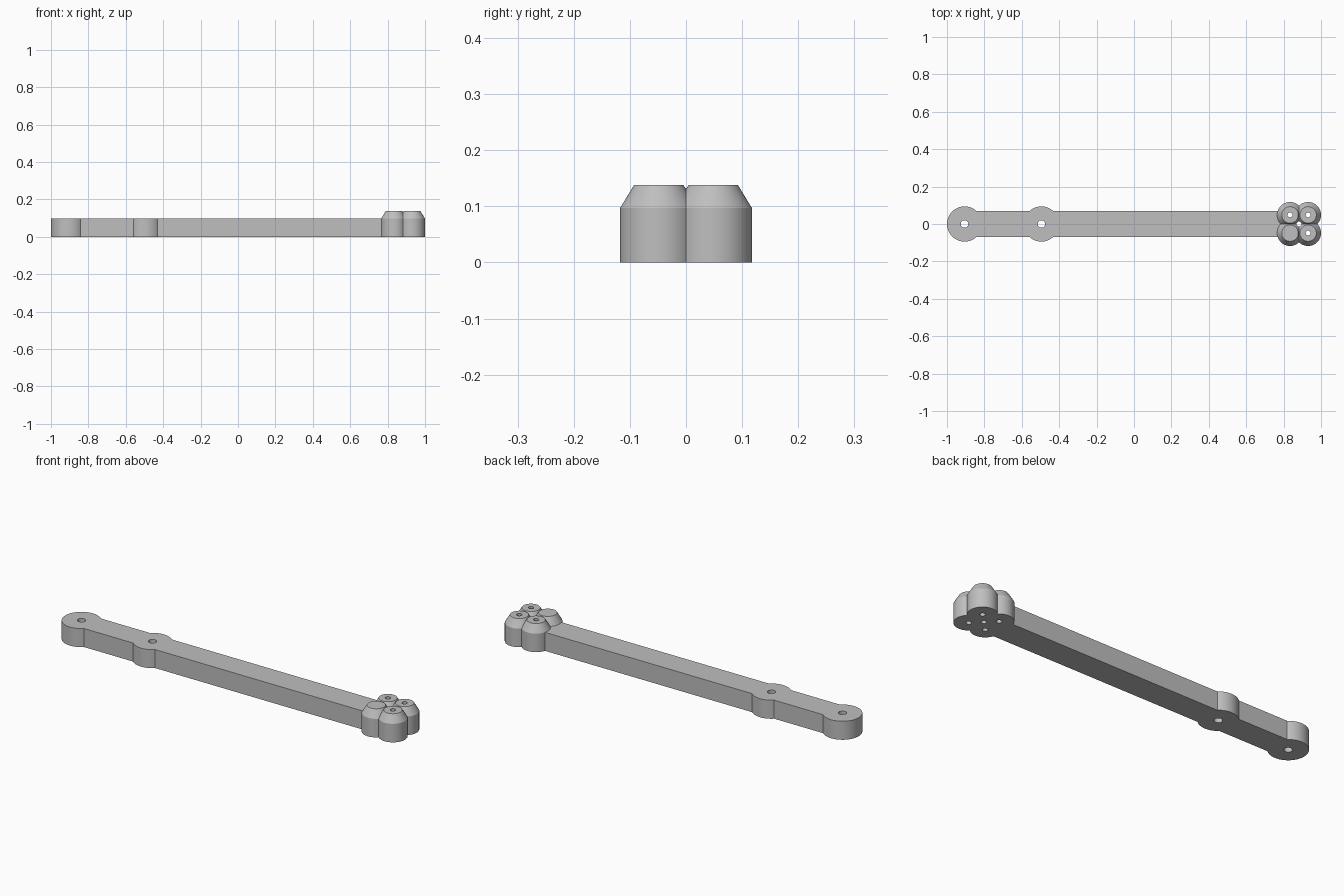
import bpy, bmesh
from mathutils import Matrix

cube = bpy.data.objects.get("Cube")
if cube:
    bpy.data.objects.remove(cube, do_unlink=True)

THICK = 0.097       # bar thickness
HALF_W = 0.069      # bar half width
BOSS_R = 0.094
STUD_R, STUD_TOP_R, STUD_H = 0.069, 0.044, 0.138
HUB_X, STUD_OFF = 0.8825, 0.0485
SEGS = 64

grey = bpy.data.materials.new("plain_grey")
grey.use_nodes = True
color = (0.52, 0.52, 0.52, 1)
grey.diffuse_color = color
grey.node_tree.nodes["Principled BSDF"].inputs["Base Color"].default_value = color


def add_object(name, bm):
    mesh = bpy.data.meshes.new(name)
    bmesh.ops.recalc_face_normals(bm, faces=bm.faces)
    bm.to_mesh(mesh)
    bm.free()
    mesh.materials.append(grey)
    obj = bpy.data.objects.new(name, mesh)
    bpy.context.collection.objects.link(obj)
    return obj


def turned(name, x, y, profile):
    """Solid of revolution from (radius, height) pairs, capped at both ends."""
    bm = bmesh.new()
    verts = [bm.verts.new((x + r, y, z)) for r, z in profile]
    edges = [bm.edges.new(pair) for pair in zip(verts, verts[1:])]
    bmesh.ops.spin(bm, geom=verts + edges, cent=(x, y, 0), axis=(0, 0, 1),
                   angle=6.283185307, steps=SEGS)
    bmesh.ops.remove_doubles(bm, verts=bm.verts, dist=1e-5)
    bmesh.ops.holes_fill(bm, edges=[e for e in bm.edges if e.is_boundary], sides=0)
    return add_object(name, bm)


def combine(target, tool, operation):
    mod = target.modifiers.new(operation.lower(), 'BOOLEAN')
    mod.operation, mod.solver, mod.object = operation, 'EXACT', tool
    bpy.context.view_layer.objects.active = target
    bpy.ops.object.modifier_apply(modifier=mod.name)
    bpy.data.objects.remove(tool, do_unlink=True)


# Long straight bar, from the end boss to the stud cluster
x0, x1 = -0.906, HUB_X + STUD_OFF
bm = bmesh.new()
bmesh.ops.create_cube(bm, size=1, matrix=Matrix.Translation(((x0 + x1) / 2, 0, THICK / 2))
                      @ Matrix.Diagonal((x1 - x0, HALF_W * 2, THICK, 1)))
# Keep the far end inside the cluster
for v in bm.verts:
    if v.co.x > 0:
        v.co.x = HUB_X
arm = add_object("lever_arm", bm)

# Round pivot bosses
boss_xs = (x0, -0.495)
for x in boss_xs:
    combine(arm, turned("pivot_boss", x, 0, [(BOSS_R, 0), (BOSS_R, THICK)]), 'UNION')

# Four tapered studs
studs = [(HUB_X + sx * STUD_OFF, sy * STUD_OFF) for sx in (-1, 1) for sy in (-1, 1)]
for x, y in studs:
    combine(arm, turned("stud", x, y,
                        [(STUD_R, 0), (STUD_R, THICK), (STUD_TOP_R, STUD_H)]), 'UNION')

# Through holes
holes = [(x, 0, 0.02) for x in boss_xs] + [(x, y, 0.013) for x, y in studs + [(HUB_X, 0)]]
for x, y, r in holes:
    combine(arm, turned("hole_cutter", x, y, [(r, -0.1), (r, 0.3)]), 'DIFFERENCE')

# Smooth curved walls, sharp rims
bpy.ops.object.select_all(action='DESELECT')
arm.select_set(True)
bpy.context.view_layer.objects.active = arm
bpy.ops.object.shade_smooth_by_angle(angle=0.5)
